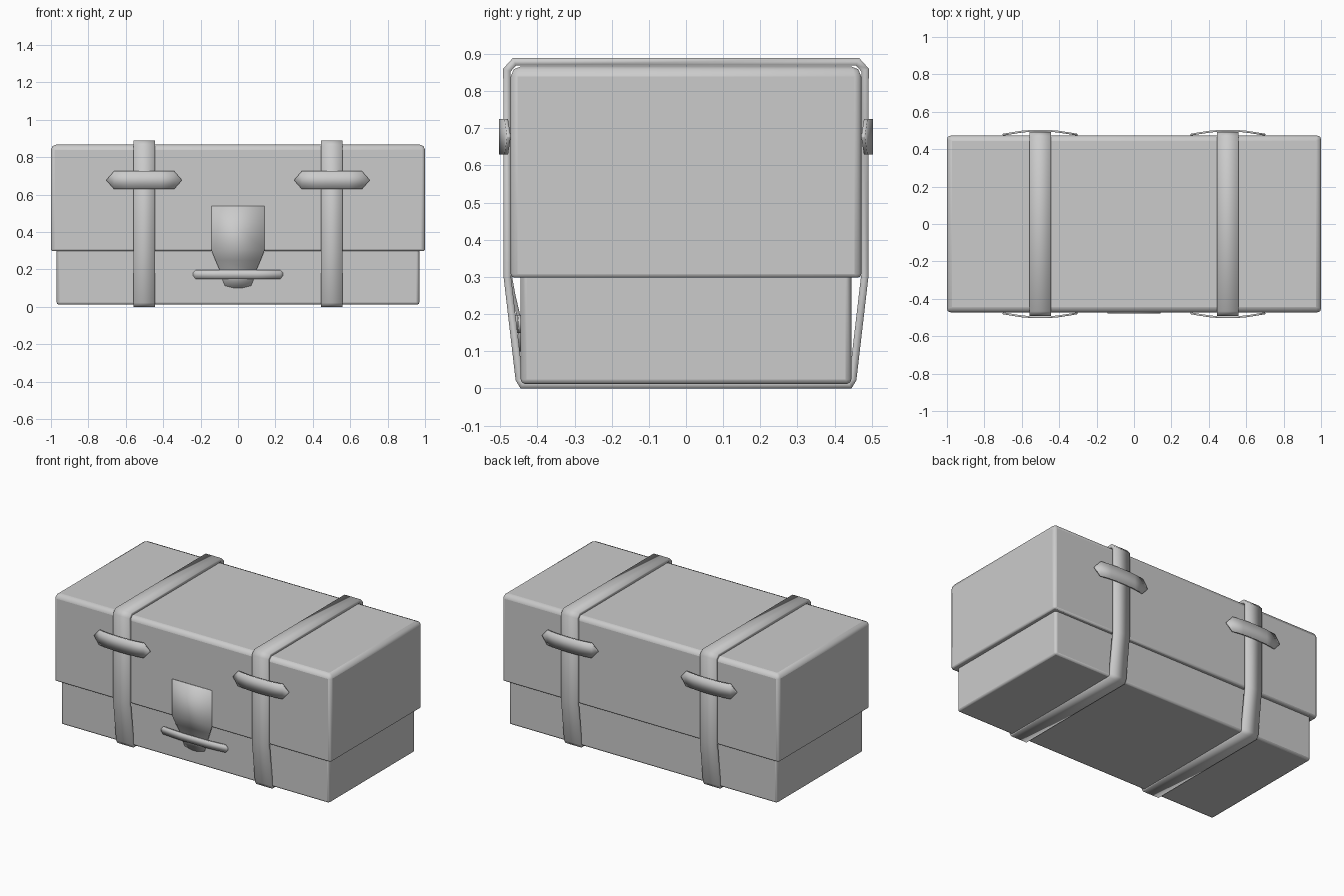
import bpy, bmesh, math
from mathutils import Vector

if "Cube" in bpy.data.objects:
    bpy.data.objects.remove(bpy.data.objects["Cube"])


def finish(obj):
    bpy.ops.object.select_all(action='DESELECT')
    obj.select_set(True)
    bpy.context.view_layer.objects.active = obj
    bpy.ops.object.shade_smooth_by_angle(angle=math.radians(50))


def make_object(name, bm):
    bmesh.ops.recalc_face_normals(bm, faces=bm.faces)
    mesh = bpy.data.meshes.new(name)
    bm.to_mesh(mesh)
    bm.free()
    obj = bpy.data.objects.new(name, mesh)
    bpy.context.collection.objects.link(obj)
    return obj


def case_box(name, hx, hy, z0, z1, top, side, bottom):
    """Box with separate edge-rounding widths for top, side and bottom."""
    bm = bmesh.new()
    bmesh.ops.create_cube(bm, size=2)
    for v in bm.verts:
        v.co = Vector((v.co.x * hx, v.co.y * hy, z0 if v.co.z < 0 else z1))
    layer = bm.edges.layers.float.new("bevel_weight_edge")
    for e in bm.edges:
        a, b = (v.co.z for v in e.verts)
        width = side if abs(a - b) > 0.01 else (top if a > (z0 + z1) / 2 else bottom)
        e[layer] = width / 0.03
    obj = make_object(name, bm)
    bev = obj.modifiers.new("rounded_edges", 'BEVEL')
    bev.limit_method = 'WEIGHT'
    bev.width = 0.03
    bev.segments = 2
    finish(obj)


def ribbon(name, points, across, thickness, closed=False):
    """Leather strip along points of (centre, half_width), thickened."""
    bm = bmesh.new()
    across = Vector(across)
    rows = [[bm.verts.new(Vector(c) + across * s * h) for s in (-1, 1)]
            for c, h in points]
    pairs = list(zip(rows, rows[1:]))
    if closed:
        pairs.append((rows[-1], rows[0]))
    for a, b in pairs:
        bm.faces.new((a[0], b[0], b[1], a[1]))
    obj = make_object(name, bm)
    sol = obj.modifiers.new("thickness", 'SOLIDIFY')
    sol.thickness = thickness
    sol.offset = 0
    sol.use_even_offset = True
    finish(obj)


# Lower case and overlapping lid
case_box("case_base", 0.97, 0.445, 0.012, 0.40, 0.005, 0.015, 0.012)
case_box("case_lid", 1.0, 0.472, 0.298, 0.867, 0.028, 0.018, 0.010)

# Straps wrapping all around the case, with bowed keepers front and back
half = [(0.462, 0.879), (0.482, 0.857), (0.481, 0.30), (0.449, 0.025), (0.440, 0.010)]
loop = half + [(-y, z) for y, z in reversed(half)]
bow = [(-0.2, 0.477, 0.002), (-0.16, 0.484, 0.048), (-0.09, 0.495, 0.048),
       (-0.03, 0.498, 0.048)]
bow += [(-x, y, h) for x, y, h in reversed(bow)]
for side, sx in (("left", -1), ("right", 1)):
    cx = 0.502 * sx
    ribbon(f"{side}_strap", [((cx, y, z), 0.058) for y, z in loop],
           (1, 0, 0), 0.02, closed=True)
    for face, sy in (("front", -1), ("back", 1)):
        ribbon(f"{side}_{face}_strap_keeper",
               [((cx + x, sy * y, 0.677), h) for x, y, h in bow],
               (0, 0, 1), 0.01)

# Front closing tongue hanging from the lid onto the base
tongue = [(0.54, 0.474, 0.143), (0.305, 0.474, 0.143), (0.25, 0.464, 0.121),
          (0.195, 0.451, 0.097), (0.145, 0.447, 0.083), (0.113, 0.446, 0.07),
          (0.10, 0.445, 0.02)]
ribbon("front_tongue", [((0, -y, z), w) for z, y, w in tongue], (1, 0, 0), 0.01)

# Horizontal keeper holding the tongue
keeper = [(-0.24, 0.446, 0.008), (-0.225, 0.448, 0.024), (-0.1, 0.459, 0.024)]
keeper += [(-x, y, h) for x, y, h in reversed(keeper)]
ribbon("front_tongue_keeper", [((x, -y, 0.173), h) for x, y, h in keeper],
       (0, 0, 1), 0.01)
